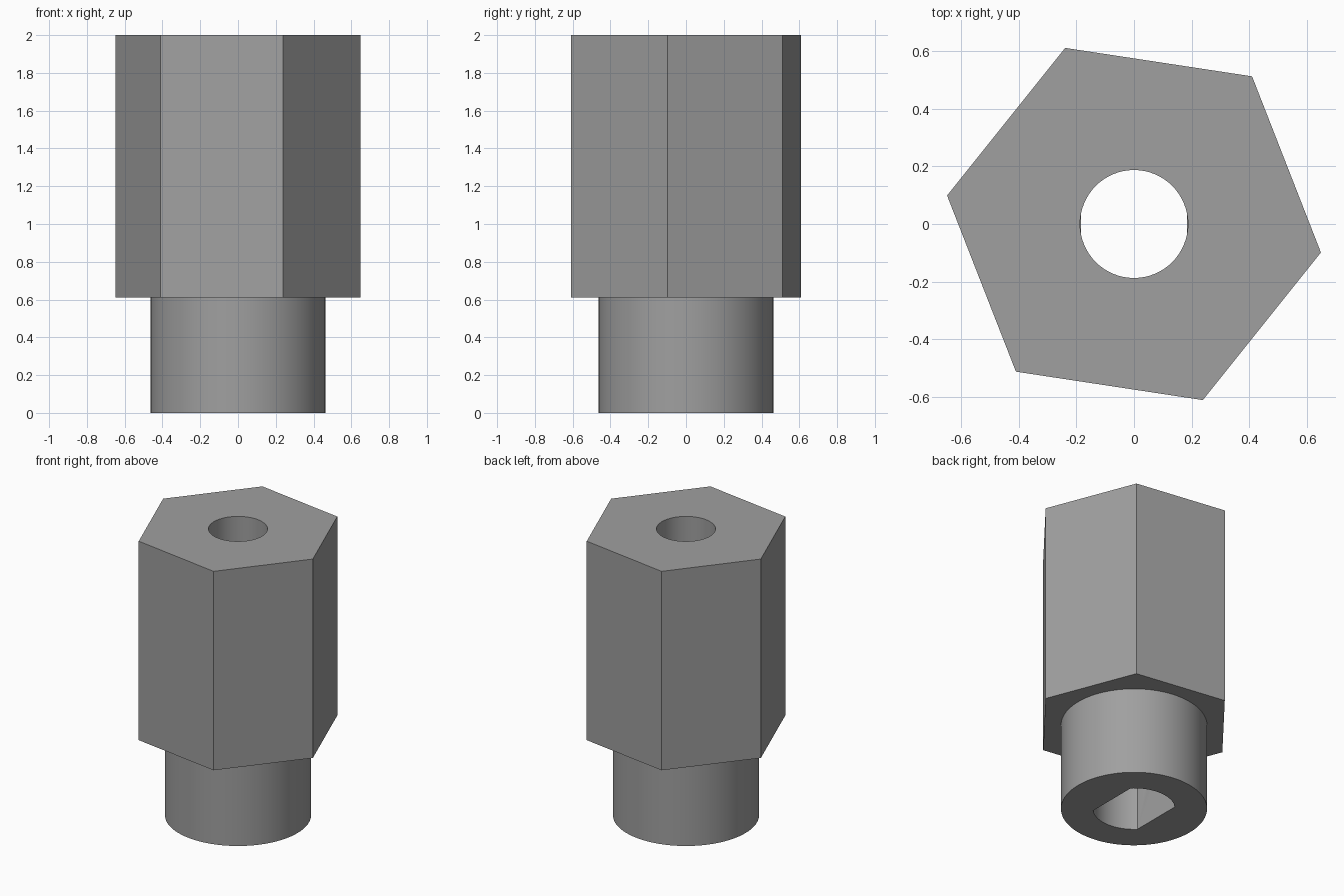
import bpy, bmesh, math

if "Cube" in bpy.data.objects:
    bpy.data.objects.remove(bpy.data.objects["Cube"])

HEX_R, HEX_TURN = 0.655, math.radians(-8.65)
STEP_Z, TOP_Z = 0.61, 2.0
SHANK_R, BORE_R = 0.4625, 0.187
SLOT_R, SLOT_FLAT = 0.26, 0.183


def prism(name, points, z0, z1):
    """Extrude a closed outline from z0 to z1."""
    bm = bmesh.new()
    face = bm.faces.new([bm.verts.new((x, y, z0)) for x, y in points])
    up = bmesh.ops.extrude_face_region(bm, geom=[face])["geom"]
    bmesh.ops.translate(bm, vec=(0, 0, z1 - z0),
                        verts=[v for v in up if isinstance(v, bmesh.types.BMVert)])
    bmesh.ops.recalc_face_normals(bm, faces=bm.faces)
    mesh = bpy.data.meshes.new(name)
    bm.to_mesh(mesh)
    bm.free()
    obj = bpy.data.objects.new(name, mesh)
    bpy.context.collection.objects.link(obj)
    return obj


def ring(radius, count, turn=0.0):
    return [(radius * math.cos(turn + math.tau * i / count),
             radius * math.sin(turn + math.tau * i / count)) for i in range(count)]


def combine(target, tool, operation):
    """Apply a boolean and remove the helper part."""
    mod = target.modifiers.new("boolean", 'BOOLEAN')
    mod.operation, mod.solver, mod.object = operation, 'EXACT', tool
    bpy.context.view_layer.objects.active = target
    bpy.ops.object.modifier_apply(modifier=mod.name)
    bpy.data.objects.remove(tool)


# Hexagonal body with a round shank below
body = prism("hex_standoff", ring(HEX_R, 6, HEX_TURN), STEP_Z, TOP_Z)
combine(body, prism("shank", ring(SHANK_R, 96), 0, STEP_Z + 0.3), 'UNION')

# Round bore through the body
combine(body, prism("bore", ring(BORE_R, 64), STEP_Z - 0.1, TOP_Z + 0.1), 'DIFFERENCE')

# Slot with two flat sides in the shank
half = math.acos(SLOT_FLAT / SLOT_R)
arc = [half + (math.pi - 2 * half) * i / 24 for i in range(25)]
slot = [(SLOT_R * math.cos(a + side), SLOT_R * math.sin(a + side))
        for side in (0, math.pi) for a in arc]
combine(body, prism("slot", slot, -0.1, STEP_Z), 'DIFFERENCE')

# Grey metal, smooth on the round walls only
grey = bpy.data.materials.new("grey_metal")
grey.diffuse_color = (0.35, 0.35, 0.35, 1)
grey.use_nodes = True
grey.node_tree.nodes["Principled BSDF"].inputs["Base Color"].default_value = grey.diffuse_color
body.data.materials.clear()
body.data.materials.append(grey)
body.data.polygons.foreach_set("material_index", [0] * len(body.data.polygons))
bpy.ops.object.select_all(action='DESELECT')
body.select_set(True)
bpy.context.view_layer.objects.active = body
bpy.ops.object.shade_smooth_by_angle(angle=math.radians(30))
